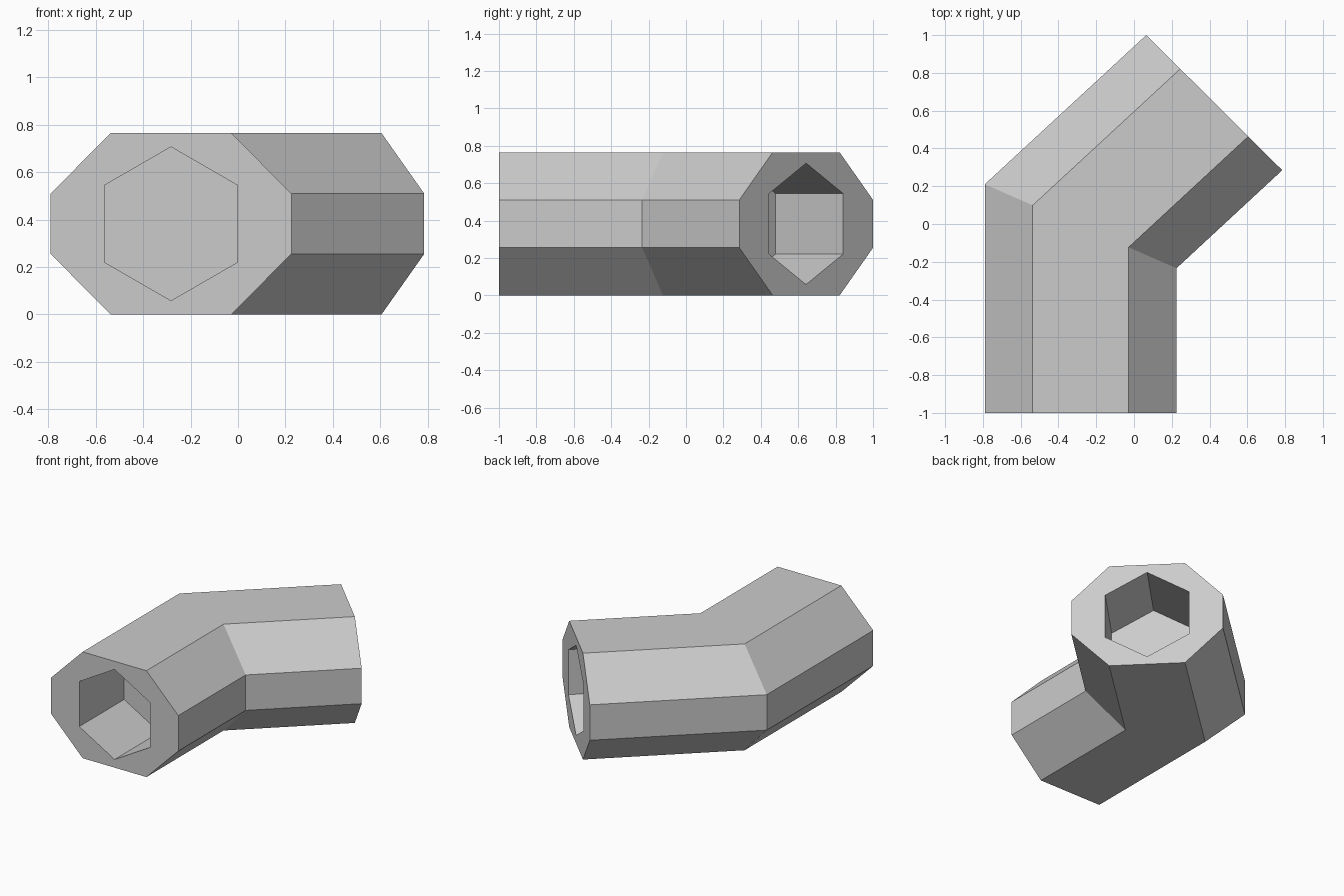
import bpy, bmesh, math
from mathutils import Vector

cube = bpy.data.objects.get("Cube")
if cube:
    bpy.data.objects.remove(cube, do_unlink=True)

MID_Z = 0.3825
HALF_W = 0.5075
BORE_R = 0.324
BORE_DEPTH = 0.51

grey = bpy.data.materials.new("light grey")
grey.use_nodes = True
colour = (0.6, 0.6, 0.6, 1)
grey.diffuse_color = colour
grey.node_tree.nodes["Principled BSDF"].inputs["Base Color"].default_value = colour

# Cross-sections as (sideways, upwards) offsets from the pipe axis
side, flat = HALF_W, HALF_W / 2
octagon = [(-flat, -MID_Z), (flat, -MID_Z), (side, -0.1275), (side, 0.1275),
           (flat, MID_Z), (-flat, MID_Z), (-side, 0.1275), (-side, -0.1275)]
hexagon = [(BORE_R * math.sin(math.radians(a)), BORE_R * math.cos(math.radians(a)))
           for a in range(0, 360, 60)]

# Stations along the elbow: centre of the section and its sideways direction
front = (Vector((-0.2825, -1, MID_Z)), Vector((1, 0, 0)))
bend = (Vector((-0.2825, -0.012, MID_Z)), Vector((1, -0.438, 0)))
far = (Vector((0.425, 0.6425, MID_Z)), Vector((0.709, -0.705, 0)))

bm = bmesh.new()


def ring(station, profile, shift=Vector()):
    centre, across = station
    return [bm.verts.new(centre + shift + across * u + Vector((0, 0, v)))
            for u, v in profile]


def skin(a, b):
    n = len(a)
    for i in range(n):
        j = (i + 1) % n
        bm.faces.new((a[i], a[j], b[j], b[i]))


def loop_edges(loop):
    return [bm.edges.get((loop[i - 1], loop[i])) for i in range(len(loop))]


# Outer octagonal shell
rings = [ring(s, octagon) for s in (front, bend, far)]
for a, b in zip(rings, rings[1:]):
    skin(a, b)

# Blind hexagonal socket and flat rim at each end
for station, outer, inward in ((front, rings[0], Vector((0, 1, 0))),
                               (far, rings[2], Vector((-0.705, -0.709, 0)))):
    mouth = ring(station, hexagon)
    floor = ring(station, hexagon, inward * BORE_DEPTH)
    skin(mouth, floor)
    bm.faces.new(floor)
    bmesh.ops.triangle_fill(bm, edges=loop_edges(outer) + loop_edges(mouth),
                            use_beauty=True, use_dissolve=False, normal=-inward)

bmesh.ops.recalc_face_normals(bm, faces=bm.faces)
mesh = bpy.data.meshes.new("pipe_elbow")
bm.to_mesh(mesh)
bm.free()
mesh.materials.append(grey)
elbow = bpy.data.objects.new("pipe_elbow", mesh)
bpy.context.collection.objects.link(elbow)
